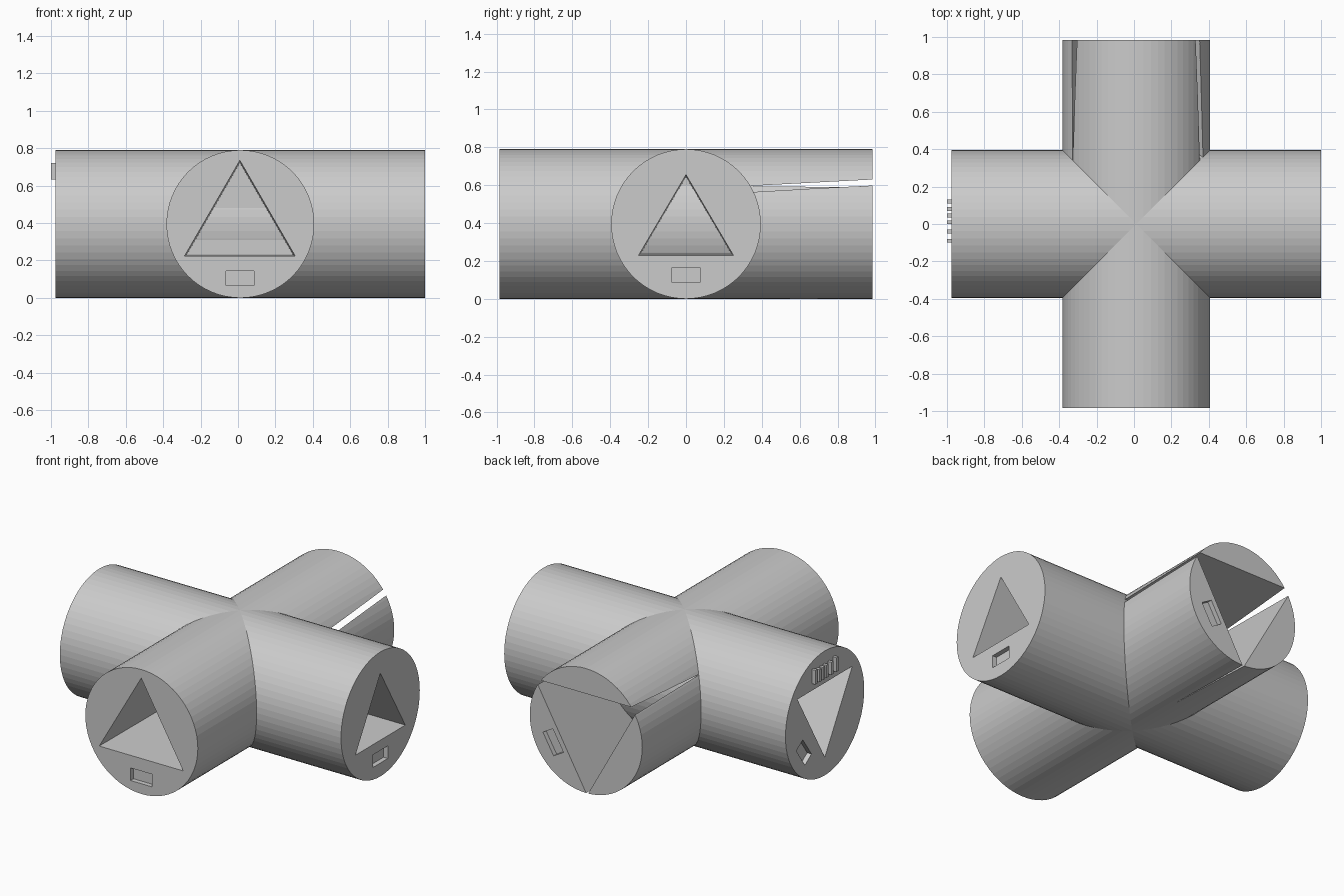
import bpy, bmesh, math
from mathutils import Vector

if "Cube" in bpy.data.objects:
    bpy.data.objects.remove(bpy.data.objects["Cube"])

R = 0.395          # tube radius, also axis height
CX = 0.0125        # crossing centre in x


def place(axis, a, u, z):
    """axis 'x': a runs along x; axis 'y': a runs along y; u is the other one."""
    return Vector((a, u, z)) if axis == 'x' else Vector((u, a, z))


def loft(name, axis, a0, sec0, a1, sec1):
    """Closed solid between two sections of (u, z) points."""
    bm = bmesh.new()
    r0 = [bm.verts.new(place(axis, a0, u, z)) for u, z in sec0]
    r1 = [bm.verts.new(place(axis, a1, u, z)) for u, z in sec1]
    n = len(r0)
    bm.faces.new(r0)
    bm.faces.new(r1)
    for i in range(n):
        j = (i + 1) % n
        bm.faces.new((r0[i], r0[j], r1[j], r1[i]))
    bmesh.ops.recalc_face_normals(bm, faces=bm.faces)
    me = bpy.data.meshes.new(name)
    bm.to_mesh(me)
    bm.free()
    ob = bpy.data.objects.new(name, me)
    bpy.context.collection.objects.link(ob)
    return ob


def cut(body, cutter):
    m = body.modifiers.new("cut", 'BOOLEAN')
    m.operation = 'DIFFERENCE'
    m.solver = 'EXACT'
    m.object = cutter
    bpy.context.view_layer.objects.active = body
    bpy.ops.object.modifier_apply(modifier=m.name)
    bpy.data.objects.remove(cutter)


def circle(cu, n=64):
    return [(cu + R * math.cos(2 * math.pi * i / n),
             R + R * math.sin(2 * math.pi * i / n)) for i in range(n)]


def shrink(sec, s):
    cu = sum(p[0] for p in sec) / len(sec)
    cz = sum(p[1] for p in sec) / len(sec)
    return [(cu + (u - cu) * s, cz + (z - cz) * s) for u, z in sec]


def rect(cu, cz, ang):
    """Small slot outline, 0.15 x 0.08, rotated by ang degrees."""
    c, s = math.cos(math.radians(ang)), math.sin(math.radians(ang))
    return [(cu + x * c - z * s, cz + x * s + z * c)
            for x, z in ((-.075, -.04), (.075, -.04), (.075, .04), (-.075, .04))]


# Two crossing tubes
tube_x = loft("cross_tube_x", 'x', -0.975, circle(0), 1.0, circle(0))
tube_y = loft("cross_tube_y", 'y', -0.985, circle(CX), 0.985, circle(CX))

# Triangular sockets: body, axis, end position, inner position, outer and inner outline
front = [(-.285, .225), (.305, .225), (.01, .735)]
right = [(-.25, .23), (.25, .23), (0, .655)]
left = [(-.275, .587), (.275, .587), (0, .115)]
back = [(-.355, .63), (.37, .63), (.005, -.012)]
back_in = [(-.328, .595), (.39, .595), (.03, .002)]
sockets = [
    (tube_y, 'y', -0.985, -0.385, front, shrink(front, .96)),
    (tube_x, 'x', 1.0, 0.35, right, shrink(right, .96)),
    (tube_x, 'x', -0.975, -0.35, left, shrink(left, .96)),
    (tube_y, 'y', 0.985, 0.32, back, back_in),
]
for body, axis, a_out, a_in, outer, inner in sockets:
    # extend the outer section slightly past the end face
    t = 0.01 / abs(a_out - a_in)
    over = [(o[0] + (o[0] - i[0]) * t, o[1] + (o[1] - i[1]) * t)
            for o, i in zip(outer, inner)]
    a_over = a_out + math.copysign(0.01, a_out)
    cut(body, loft("socket_cutter", axis, a_over, over, a_in, inner))

# Small rectangular recesses in the end faces
recesses = [
    (tube_y, 'y', -0.985, rect(.01, .105, 0)),
    (tube_x, 'x', 1.0, rect(0, .125, 0)),
    (tube_x, 'x', -0.975, rect(.21, .225, 55)),
    (tube_y, 'y', 0.985, rect(.243, .26, 60)),
]
for body, axis, a, sec in recesses:
    s = math.copysign(1, a)
    cut(body, loft("recess_cutter", axis, a + .01 * s, sec, a - .03 * s, sec))

# Plain raised ribs on the left end face
for k, (y, h) in enumerate(((.12, .09), (.08, .08), (.045, .08), (.01, .08), (-.04, .08), (-.09, .09))):
    sec = [(y - .01, .632), (y + .01, .632), (y + .01, .632 + h), (y - .01, .632 + h)]
    loft(f"raised_rib_{k + 1}", 'x', -1.0, sec, -0.97, sec)
